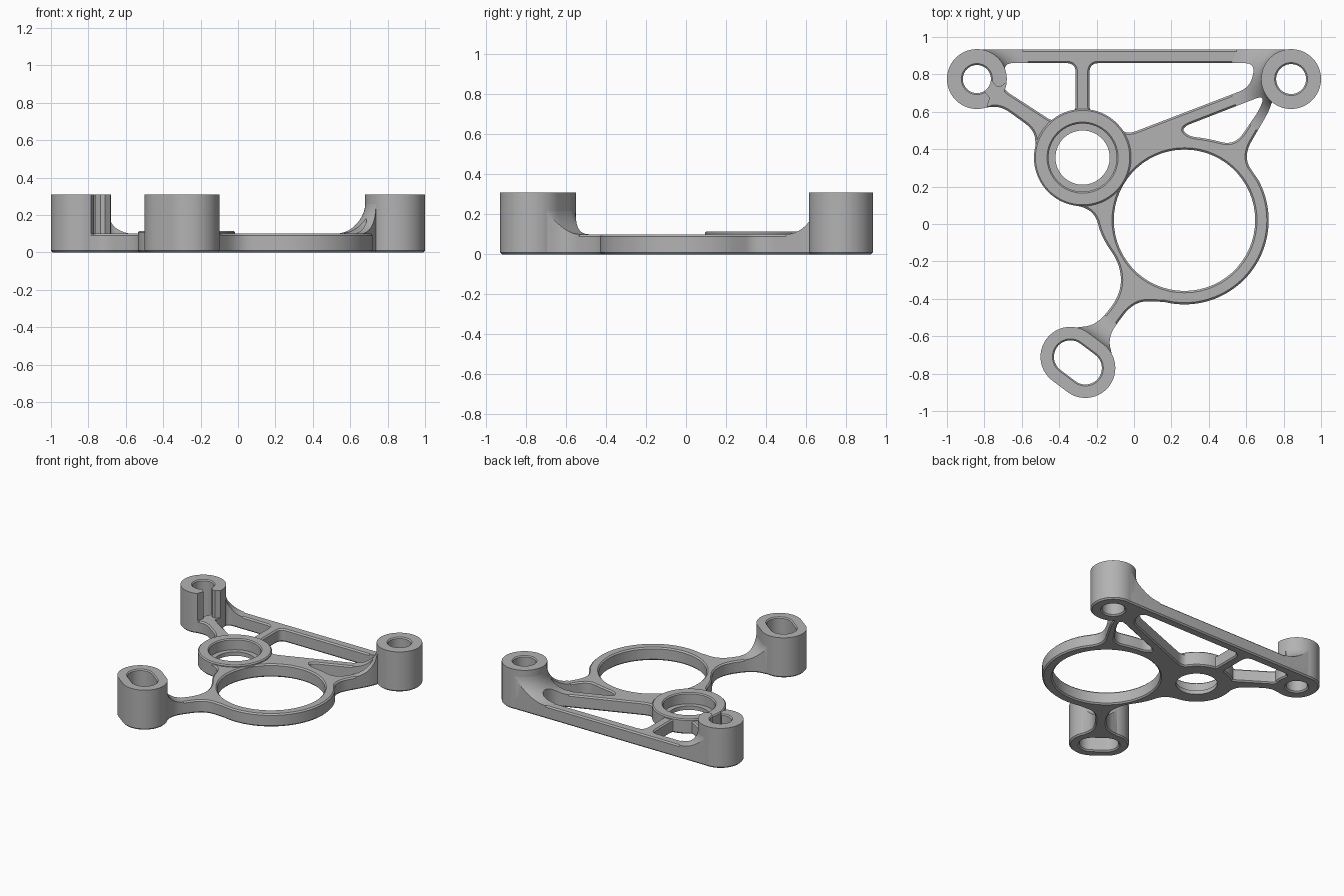
import bpy, bmesh
from math import pi, cos, sin, atan2, radians
from mathutils import Vector

cube = bpy.data.objects.get("Cube")
if cube:
    bpy.data.objects.remove(cube, do_unlink=True)

grey = bpy.data.materials.new("machined grey")
grey.use_nodes = True
COLOUR = (0.45, 0.45, 0.45, 1)
grey.diffuse_color = COLOUR
grey.node_tree.nodes["Principled BSDF"].inputs["Base Color"].default_value = COLOUR

TOP, PLATE = 0.31, 0.1
LEFT, RIGHT = Vector((-0.84, 0.775)), Vector((0.84, 0.775))
SLOT_A, SLOT_B = Vector((-0.34, -0.71)), Vector((-0.26, -0.77))
RING, BOSS = Vector((0.27, 0.02)), Vector((-0.275, 0.355))


def add(name, mesh):
    ob = bpy.data.objects.new(name, mesh)
    bpy.context.collection.objects.link(ob)
    mesh.materials.clear()
    mesh.materials.append(grey)
    return ob


def arc(c, r, a0, a1, n=32):
    angles = [radians(a0 + (a1 - a0) * i / n) for i in range(n + 1)]
    return [(c.x + r * cos(a), c.y + r * sin(a), 0) for a in angles]


def rounded(corners, n=8):
    """Closed path; each corner is x, y, trim length of its rounding."""
    out = []
    for i, (x, y, t) in enumerate(corners):
        p = Vector((x, y))
        if not t:
            out.append(p)
            continue
        a = Vector(corners[i - 1][:2]) - p
        b = Vector(corners[(i + 1) % len(corners)][:2]) - p
        a = p + a.normalized() * min(t, a.length * 0.49)
        b = p + b.normalized() * min(t, b.length * 0.49)
        for k in range(n + 1):
            u = k / n
            out.append(a * (1 - u) ** 2 + p * 2 * u * (1 - u) + b * u * u)
    return out


def sheet(name, paths, z0, z1, bevel=0.0):
    """Solid plate from an outline and its openings."""
    cu = bpy.data.curves.new(name, "CURVE")
    cu.dimensions, cu.fill_mode = "2D", "BOTH"
    cu.extrude = (z1 - z0) / 2 - bevel
    cu.bevel_depth, cu.offset, cu.bevel_resolution = bevel, -bevel, 0
    for path in paths:
        sp = cu.splines.new("POLY")
        sp.points.add(len(path) - 1)
        for pt, p in zip(sp.points, path):
            pt.co = (p[0], p[1], 0, 1)
        sp.use_cyclic_u = True
    tmp = bpy.data.objects.new(name, cu)
    bpy.context.collection.objects.link(tmp)
    dg = bpy.context.evaluated_depsgraph_get()
    mesh = bpy.data.meshes.new_from_object(tmp.evaluated_get(dg))
    bpy.data.objects.remove(tmp)
    bm = bmesh.new()
    bm.from_mesh(mesh)
    bmesh.ops.remove_doubles(bm, verts=bm.verts, dist=1e-5)
    bmesh.ops.recalc_face_normals(bm, faces=bm.faces)
    bmesh.ops.translate(bm, verts=bm.verts, vec=(0, 0, (z0 + z1) / 2))
    bm.to_mesh(mesh)
    bm.free()
    return add(name, mesh)


def turned(name, a, b, profile, n=32):
    """Closed (radius, z) profile carried round a circle or a slot from a to b."""
    d = b - a
    start = atan2(d.y, d.x) + pi / 2
    spots = [(c, start + s + pi * i / n) for c, s in ((a, 0), (b, pi)) for i in range(n + 1)]
    bm = bmesh.new()
    rings = [[bm.verts.new((c.x + r * cos(t), c.y + r * sin(t), z)) for c, t in spots]
             for r, z in profile]
    m = len(spots)
    for k, ring in enumerate(rings):
        nxt = rings[(k + 1) % len(rings)]
        for i in range(m):
            j = (i + 1) % m
            bm.faces.new((ring[i], ring[j], nxt[j], nxt[i]))
    bmesh.ops.remove_doubles(bm, verts=bm.verts, dist=1e-5)
    bmesh.ops.recalc_face_normals(bm, faces=bm.faces)
    mesh = bpy.data.meshes.new(name)
    bm.to_mesh(mesh)
    bm.free()
    return add(name, mesh)


def boolean(ob, cutter, op):
    m = ob.modifiers.new(op.lower(), "BOOLEAN")
    m.object, m.operation, m.solver = cutter, op, "EXACT"
    cutter.hide_render = True
    cutter.hide_set(True)


# Plate outline, anticlockwise from the left post
outline = rounded(
    arc(LEFT, 0.158, 90, 285)
    + [(-0.71, 0.63, 0.06), (-0.53, 0.5, 0.07)]
    + arc(BOSS, 0.255, 170, 250)
    + [(-0.21, 0.07, 0.07), (-0.175, -0.07, 0.1), (-0.07, -0.22, 0.11),
       (-0.07, -0.38, 0.11), (-0.2, -0.54, 0.08), (-0.32, -0.555, 0.03)]
    + arc(SLOT_A, 0.155, 110, 233) + arc(SLOT_B, 0.155, 233, 380)
    + [(-0.14, -0.6, 0.08), (0.0, -0.41, 0.1)]
    + arc(RING, 0.45, 256, 388, 48)
    + [(0.58, 0.36, 0.1), (0.72, 0.6, 0.06)]
    + arc(RIGHT, 0.158, -130, 90))

# Openings in the plate
window_left = rounded([(-0.69, 0.86, 0.04), (-0.312, 0.86, 0.05), (-0.312, 0.605, 0.03),
                       (-0.43, 0.545, 0.04), (-0.7, 0.72, 0.04)])
window_right = rounded([(-0.238, 0.86, 0.05), (-0.238, 0.605, 0.03)]
                       + arc(BOSS, 0.255, 75, 50, 6)
                       + [(-0.045, 0.475, 0.06), (0.62, 0.73, 0.06), (0.65, 0.86, 0.06)])
window_small = rounded([(0.25, 0.515, 0.06), (0.7, 0.69, 0.06), (0.67, 0.61, 0.04),
                        (0.54, 0.42, 0.08), (0.4, 0.455, 0.06), (0.29, 0.47, 0.04)])
bores = [arc(c, r, 0, 354, 59) for c, r in
         ((LEFT, 0.1), (RIGHT, 0.1), (BOSS, 0.2), (RING, 0.378))]
slot_bore = arc(SLOT_A, 0.11, 53, 233) + arc(SLOT_B, 0.11, 233, 413)
paths = [outline, window_left, window_right, window_small, slot_bore] + bores

plate = sheet("plate", paths, 0, PLATE, 0.01)
envelope = sheet("flare_envelope", paths, 0, TOP)

# Bearing boss with a stepped bore
bump = Vector((1e-7, 0))
boss = turned("bearing_boss", BOSS, BOSS + bump,
              [(0.145, 0), (0.25, 0), (0.26, 0.01), (0.26, 0.107), (0.252, 0.115),
               (0.19, 0.115), (0.182, 0.107), (0.182, 0.03), (0.145, 0.03)])

# Posts, each with a concave flare running onto the plate
parts = [plate, boss]
for name, a, b, bore, f in (("left", LEFT, LEFT + bump, 0.075, 0.13),
                            ("right", RIGHT, RIGHT + bump, 0.08, 0.17),
                            ("front", SLOT_A, SLOT_B, 0.088, 0.13)):
    post = turned(name + "_post", a, b,
                  [(bore + 0.01, 0), (0.15, 0), (0.16, 0.01), (0.16, TOP),
                   (bore + 0.008, TOP), (bore, TOP - 0.008), (bore, 0.01)])
    curve = [(0.159 + f - f * sin(t), PLATE + f - f * cos(t))
             for t in (pi / 2 * i / 10 for i in range(11))]
    flare = turned(name + "_flare", a, b,
                   [(0.125, 0.05), (0.159 + f, 0.05)] + curve + [(0.125, PLATE + f)])
    boolean(flare, envelope, "INTERSECT")
    parts += [post, flare]
    if name == "left":
        # Open mouth in the left post, and a bare strut below it
        mouth = sheet("mouth_cutter", [[(-0.81, 0.77), (-0.765, 0.77), (-0.735, 0.735),
                                        (-0.71, 0.735), (-0.66, 0.775), (-0.6, 0.55),
                                        (-0.8, 0.58), (-0.77, 0.675), (-0.8, 0.71)]],
                      PLATE, TOP + 0.1)
        strut = sheet("strut_cutter", [[(-1.1, 0.3), (-0.4, 0.3), (-0.4, 0.78), (-1.1, 0.78)]],
                      0, TOP + 0.1)
        boolean(post, mouth, "DIFFERENCE")
        boolean(flare, strut, "DIFFERENCE")

# Apply the cuts, remove the helpers and smooth the curved walls
dg = bpy.context.evaluated_depsgraph_get()
for ob in parts:
    if ob.modifiers:
        mesh = bpy.data.meshes.new_from_object(ob.evaluated_get(dg))
        ob.modifiers.clear()
        ob.data = mesh
for helper in (envelope, mouth, strut):
    bpy.data.objects.remove(helper, do_unlink=True)
bpy.ops.object.select_all(action="DESELECT")
for ob in parts:
    ob.select_set(True)
bpy.context.view_layer.objects.active = plate
bpy.ops.object.shade_smooth_by_angle(angle=radians(30))
